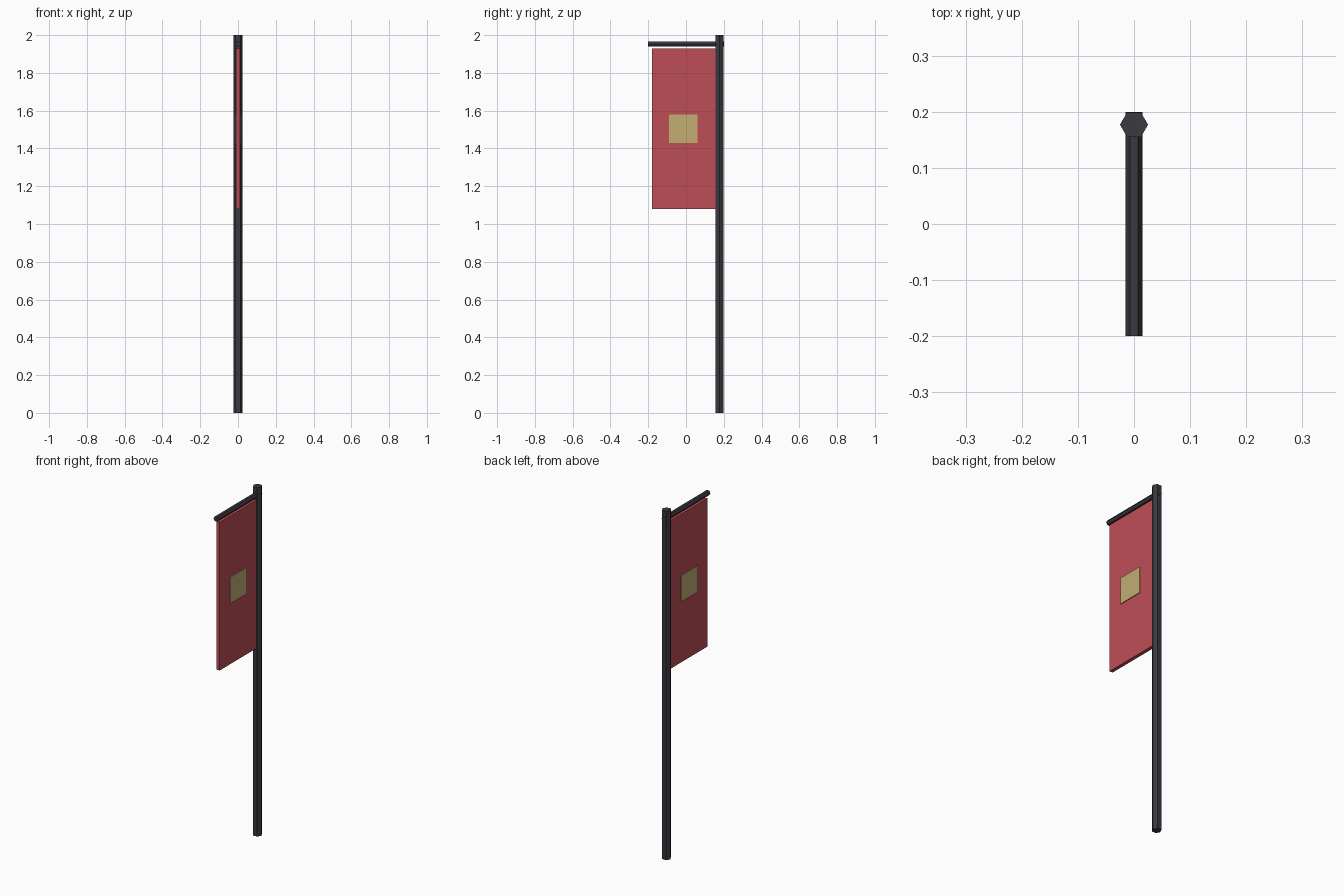
import bpy
import math

if "Cube" in bpy.data.objects:
    bpy.data.objects.remove(bpy.data.objects["Cube"])


def material(name, rgb):
    m = bpy.data.materials.new(name)
    m.diffuse_color = (*rgb, 1)
    m.use_nodes = True
    m.node_tree.nodes["Principled BSDF"].inputs["Base Color"].default_value = m.diffuse_color
    return m


DARK = material("dark_metal", (0.042, 0.041, 0.051))
RED = material("red_cloth", (0.515, 0.076, 0.093))
GOLD = material("pale_gold", (0.546, 0.418, 0.174))


def hex_rod(name, radius, length, centre, tilt=0.0):
    # six-sided rod with corners pointing along x
    bpy.ops.mesh.primitive_cylinder_add(vertices=6, radius=radius, depth=length)
    ob = bpy.context.object
    ob.name = name
    ob.rotation_euler = (0, 0, math.radians(30))
    bpy.ops.object.transform_apply(rotation=True)
    ob.rotation_euler = (tilt, 0, 0)
    ob.location = centre
    ob.data.materials.append(DARK)
    return ob


def slab(name, lo, hi, mat):
    # box between two opposite corners
    bpy.ops.mesh.primitive_cube_add(size=1)
    ob = bpy.context.object
    ob.name = name
    ob.location = [(a + b) / 2 for a, b in zip(lo, hi)]
    ob.scale = [b - a for a, b in zip(lo, hi)]
    bpy.ops.object.transform_apply(scale=True)
    ob.data.materials.append(mat)
    return ob


# upright pole and the arm that passes through its top
hex_rod("pole", 0.025, 2.0, (0, 0.177, 1.0))
hex_rod("top_arm", 0.015, 0.4, (0, 0, 1.953), math.radians(90))

# hanging banner, with an emblem plate on each side
slab("banner", (-0.01, -0.18, 1.08), (0.01, 0.157, 1.93), RED)
for side, name in ((1, "emblem_right"), (-1, "emblem_left")):
    x0, x1 = sorted((side * 0.0095, side * 0.0145))
    slab(name, (x0, -0.09, 1.43), (x1, 0.06, 1.58), GOLD)
